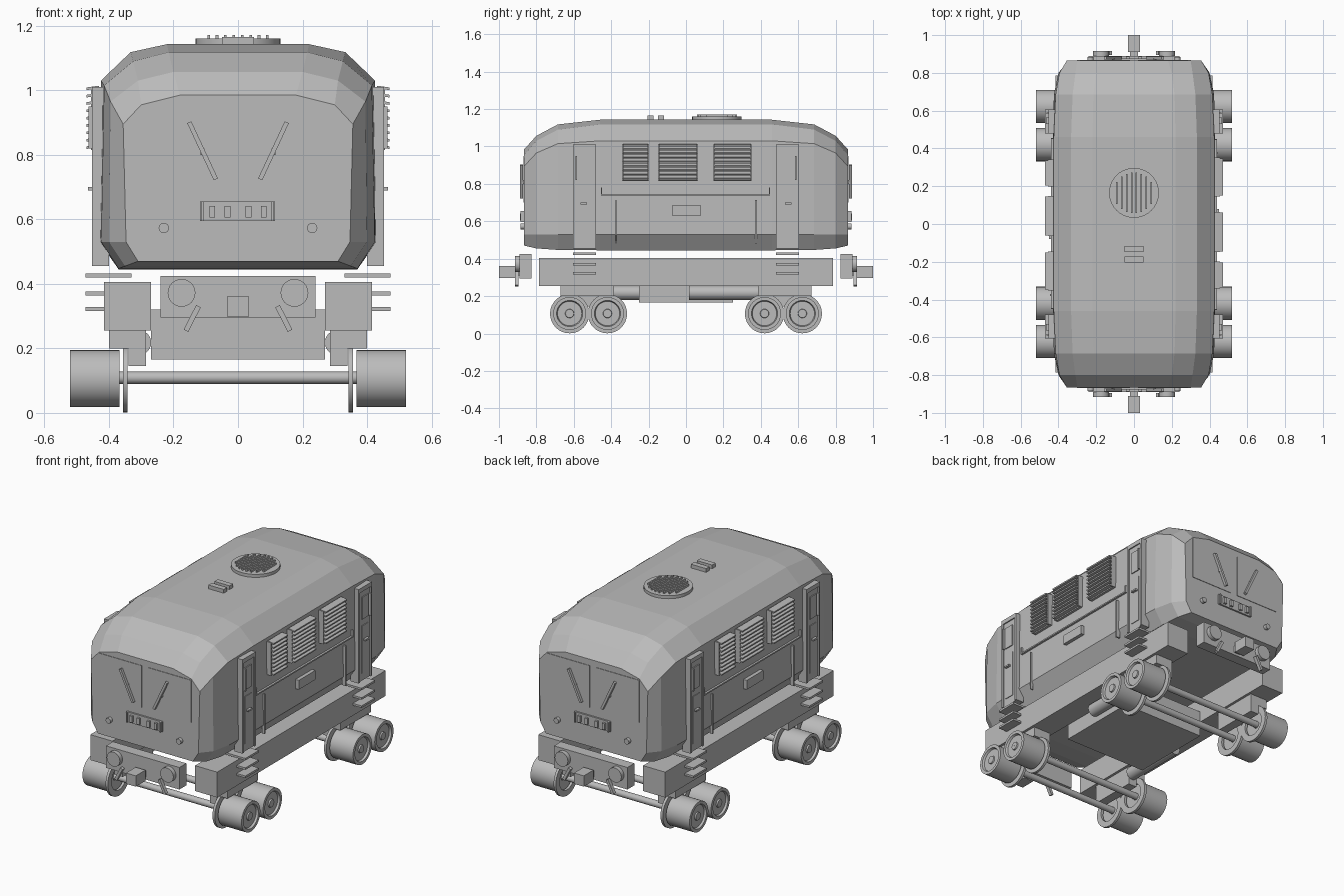
import bpy, bmesh, math
from mathutils import Matrix, Vector

if "Cube" in bpy.data.objects:
    bpy.data.objects.remove(bpy.data.objects["Cube"])

GREY = (0.5, 0.5, 0.5, 1)
grey = bpy.data.materials.new("plain grey")
grey.use_nodes = True
grey.diffuse_color = GREY
grey.node_tree.nodes["Principled BSDF"].inputs["Base Color"].default_value = GREY

TURN = [Matrix.Rotation(math.pi, 4, 'Z')]
MIRROR_X = [Matrix.Scale(-1, 4, (1, 0, 0))]
MIRROR_Y = [Matrix.Scale(-1, 4, (0, 1, 0))]
QUAD = MIRROR_X + MIRROR_Y


def finish(name, bm, symmetry=(), smooth=False):
    """Repeat the geometry by each symmetry and turn it into an object."""
    for m in symmetry:
        new = bmesh.ops.duplicate(bm, geom=bm.verts[:] + bm.edges[:] + bm.faces[:])["geom"]
        verts = [g for g in new if isinstance(g, bmesh.types.BMVert)]
        bmesh.ops.transform(bm, matrix=m, verts=verts)
    bmesh.ops.recalc_face_normals(bm, faces=bm.faces[:])
    mesh = bpy.data.meshes.new(name)
    bm.to_mesh(mesh)
    bm.free()
    mesh.materials.append(grey)
    ob = bpy.data.objects.new(name, mesh)
    bpy.context.collection.objects.link(ob)
    if smooth:
        bpy.ops.object.select_all(action='DESELECT')
        ob.select_set(True)
        bpy.context.view_layer.objects.active = ob
        bpy.ops.object.shade_smooth_by_angle(angle=math.radians(30))
    return ob


def box(bm, x, y, z, tilt=0):
    """Box from (low, high) ranges, optionally tilted about y."""
    mid = Vector([sum(r) / 2 for r in (x, y, z)])
    size = [r[1] - r[0] for r in (x, y, z)]
    m = Matrix.Translation(mid) @ Matrix.Rotation(tilt, 4, 'Y') @ Matrix.Diagonal((*size, 1))
    bmesh.ops.create_cube(bm, size=1, matrix=m)


def boxes(name, ranges, symmetry=()):
    bm = bmesh.new()
    for r in ranges:
        box(bm, *r)
    return finish(name, bm, symmetry)


def rod(bm, axis, centre, radius, length, sides=32):
    turn = {'X': Matrix.Rotation(math.pi / 2, 4, 'Y'),
            'Y': Matrix.Rotation(math.pi / 2, 4, 'X'), 'Z': Matrix()}[axis]
    bmesh.ops.create_cone(bm, cap_ends=True, segments=sides, radius1=radius, radius2=radius,
                          depth=length, matrix=Matrix.Translation(centre) @ turn)


def lathe_x(bm, profile, y, z):
    """Revolve a closed (x, radius) profile about a line along x."""
    rings = []
    n = 32
    for i in range(n):
        a = 2 * math.pi * i / n
        rings.append([bm.verts.new((x, y + r * math.cos(a), z + r * math.sin(a))) for x, r in profile])
    for i in range(n):
        a, b = rings[i], rings[(i + 1) % n]
        for j in range(len(profile)):
            k = (j + 1) % len(profile)
            bm.faces.new((a[j], a[k], b[k], b[j]))


# Body shell: faceted cross-sections lofted from end to end
middle = [(.37, .445), (.43, .53), (.425, 1.03), (.333, 1.118), (.22, 1.143)]
shoulder = [(.37, .447), (.424, .53), (.415, 1.015), (.325, 1.09), (.215, 1.118)]
corner = [(.35, .455), (.40, .53), (.395, .965), (.31, 1.03), (.2, 1.057)]
end = [(.31, .47), (.347, .53), (.356, .895), (.30, .955), (.18, .985)]
stations = [(-.865, end), (-.8, corner), (-.685, shoulder), (-.46, middle),
            (.46, middle), (.685, shoulder), (.8, corner), (.865, end)]
bm = bmesh.new()
loops = [[bm.verts.new((x, y, z)) for x, z in s] +
         [bm.verts.new((-x, y, z)) for x, z in reversed(s)] for y, s in stations]
for a, b in zip(loops, loops[1:]):
    for j in range(len(a)):
        k = (j + 1) % len(a)
        bm.faces.new((a[j], a[k], b[k], b[j]))
bm.faces.new(loops[0])
bm.faces.new(loops[-1])
finish("body_shell", bm)

# End details: windows, wipers, marker panel, marker lamps
boxes("end_windows", [((.022, .302), (-.868, -.86), (.70, .948))], QUAD)
bm = bmesh.new()
box(bm, (.103, .117), (-.888, -.872), (.715, .91), math.radians(25))
box(bm, (.104, .116), (-.875, -.862), (.80, .82))
finish("wipers", bm, QUAD)
boxes("marker_panels", [((-.118, .115), (-.875, -.86), (.595, .655))] +
      [((x - .009, x + .009), (-.888, -.87), (.605, .642)) for x in (-.08, -.033, .033, .08)] +
      [((x - .004, x + .004), (-.884, -.87), (.595, .655)) for x in (-.111, .108)], TURN)
bm = bmesh.new()
rod(bm, 'Y', (.23, -.87, .573), .016, .03, 16)
finish("marker_lamps", bm, QUAD, True)

# Doors with raised window frame, lower panel, handrail and handle
boxes("doors", [((.40, .446), (.48, .605), (.455, 1.01)),
                ((.44, .453), (.48, .492), (.455, 1.01)),
                ((.44, .453), (.593, .605), (.455, 1.01)),
                ((.44, .453), (.48, .605), (.985, 1.01)),
                ((.44, .452), (.515, .575), (.82, .95)),
                ((.44, .45), (.515, .575), (.50, .78)),
                ((.445, .465), (.53, .565), (.69, .70)),
                ((.445, .463), (.582, .59), (.82, .95))], QUAD)

# Louvred vents on each side
bm = bmesh.new()
for y in ((-.337, -.203), (-.145, .06), (.15, .347)):
    box(bm, (.41, .442), y, (.815, 1.01))
    for i in range(9):
        z = .825 + i * .0228
        box(bm, (.43, .47), y, (z - .004, z + .004), math.radians(8))
    for e in y:
        box(bm, (.41, .456), (e - .004, e + .004), (.815, 1.01))
finish("side_louvres", bm, TURN)

# Side trim: gutter strip, vertical rails, nameplate-sized hatch
boxes("side_trim", [((.42, .44), (-.455, .45), (.737, .745)),
                    ((.42, .44), (-.455, -.449), (.74, .78)),
                    ((.42, .44), (.444, .45), (.74, .78)),
                    ((.42, .438), (-.377, -.371), (.48, .715)),
                    ((.42, .445), (.37, .38), (.48, .715))], TURN)
boxes("side_hatch", [((.42, .45), (-.075, .08), (.63, .685))], TURN)

# Roof fan with slats and two roof blocks
bm = bmesh.new()
rod(bm, 'Z', (0, .165, 1.15), .132, .022, 40)
for i in range(8):
    x = -.091 + i * .026
    half = math.sqrt(.108 ** 2 - x * x)
    box(bm, (x - .004, x + .004), (.165 - half, .165 + half), (1.155, 1.172))
finish("roof_fan", bm, (), True)
boxes("roof_blocks", [((-.05, .05), (y - .016, y + .016), (1.13, 1.165)) for y in (-.133, -.189)])

# Underframe: side beams, centre box, bogie blocks, steps
boxes("side_beams", [((.27, .415), (-.787, .787), (.255, .405))], MIRROR_X)
boxes("centre_box", [((-.27, .27), (-.25, .25), (.165, .32))])
boxes("bogie_blocks", [((.34, .40), (.385, .67), (.2, .26)),
                       ((.285, .34), (.385, .67), (.145, .32))], QUAD)
boxes("steps", [((.33, .472), (.48, .605), (.42, .432)),
                ((.41, .472), (.48, .605), (.364, .376)),
                ((.41, .472), (.48, .605), (.316, .328))], QUAD)
bm = bmesh.new()
rod(bm, 'Y', (.307, .2, .218), .038, .37, 24)
finish("air_tanks", bm, TURN, True)

# Wheels: hollow drum with dished face and hub, separate flange ring, axle
drum = [(.367, .02), (.367, .088), (.52, .088), (.52, .07), (.508, .065), (.508, .024),
        (.516, .022), (.516, .001), (.48, .001), (.48, .02)]
flange = [(.342, .07), (.342, .105), (.357, .105), (.357, .07)]
bm = bmesh.new()
for y in (.42, .622):
    lathe_x(bm, drum, y, .107)
    lathe_x(bm, flange, y, .106)
finish("wheels", bm, QUAD, True)
bm = bmesh.new()
for y in (.42, .622):
    rod(bm, 'X', (0, y, .109), .019, .76, 16)
finish("axles", bm, MIRROR_Y, True)

# Buffer beams, headlamps, couplers and hoses
boxes("buffer_beams", [((-.24, .24), (-.89, -.825), (.295, .425))], TURN)
bm = bmesh.new()
rod(bm, 'Y', (.175, -.895, .372), .043, .04, 24)
finish("headlamps", bm, QUAD, True)
boxes("couplers", [((-.032, .032), (-1, -.91), (.298, .362)),
                   ((-.02, .02), (-.92, -.87), (.31, .35))], TURN)
bm = bmesh.new()
box(bm, (.134, .15), (-.915, -.895), (.25, .335), math.radians(-27))
finish("brake_hoses", bm, QUAD)
